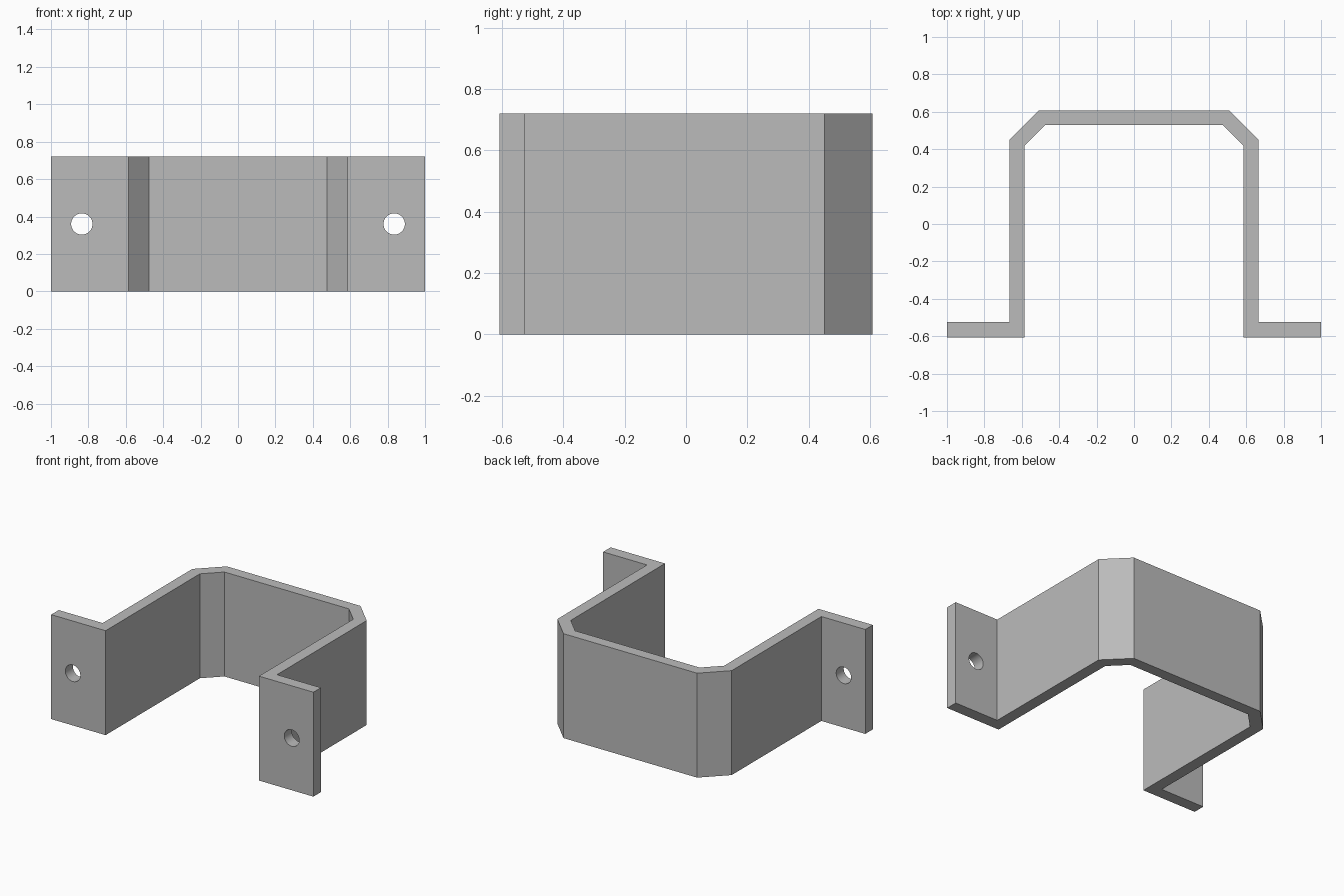
import bpy
import bmesh
import math

if "Cube" in bpy.data.objects:
    bpy.data.objects.remove(bpy.data.objects["Cube"], do_unlink=True)

HEIGHT = 0.72
HOLE_X, HOLE_RADIUS = 0.835, 0.057

# Plain grey metal
grey = bpy.data.materials.new("grey_metal")
grey.use_nodes = True
colour = (0.5, 0.5, 0.5, 1)
grey.diffuse_color = colour
grey.node_tree.nodes["Principled BSDF"].inputs["Base Color"].default_value = colour

# Half outline from above: outside edge from back to foot, then inside edge back again
outside = [(0.51, 0.607), (0.665, 0.452), (0.665, -0.525), (1, -0.525)]
inside = [(1, -0.607), (0.585, -0.607), (0.585, 0.42), (0.475, 0.53)]
half = outside + inside
outline = half + [(-x, y) for x, y in reversed(half)]

# Bent strap, extruded upward
bm = bmesh.new()
face = bm.faces.new([bm.verts.new((x, y, 0)) for x, y in outline])
top = bmesh.ops.extrude_face_region(bm, geom=[face])["geom"]
bmesh.ops.translate(bm, vec=(0, 0, HEIGHT),
                    verts=[v for v in top if isinstance(v, bmesh.types.BMVert)])
bmesh.ops.recalc_face_normals(bm, faces=bm.faces)
mesh = bpy.data.meshes.new("bracket")
bm.to_mesh(mesh)
bm.free()
mesh.materials.append(grey)
bracket = bpy.data.objects.new("bracket", mesh)
bpy.context.collection.objects.link(bracket)

# Screw hole through each foot
for side, sign in (("left", 1), ("right", -1)):
    bpy.ops.mesh.primitive_cylinder_add(
        vertices=48, radius=HOLE_RADIUS, depth=0.3,
        location=(sign * HOLE_X, -0.566, HEIGHT / 2), rotation=(math.pi / 2, 0, 0))
    cutter = bpy.context.object
    cutter.name = side + "_hole_cutter"
    cutter.hide_render = True
    cutter.data.materials.append(grey)
    cut = bracket.modifiers.new(side + "_hole", 'BOOLEAN')
    cut.operation = 'DIFFERENCE'
    cut.solver = 'EXACT'
    cut.object = cutter
    bpy.ops.object.select_all(action='DESELECT')
    bracket.select_set(True)
    bpy.context.view_layer.objects.active = bracket
    bpy.ops.object.modifier_apply(modifier=cut.name)
    bpy.data.objects.remove(cutter, do_unlink=True)

bpy.ops.object.shade_smooth_by_angle(angle=math.radians(30))
